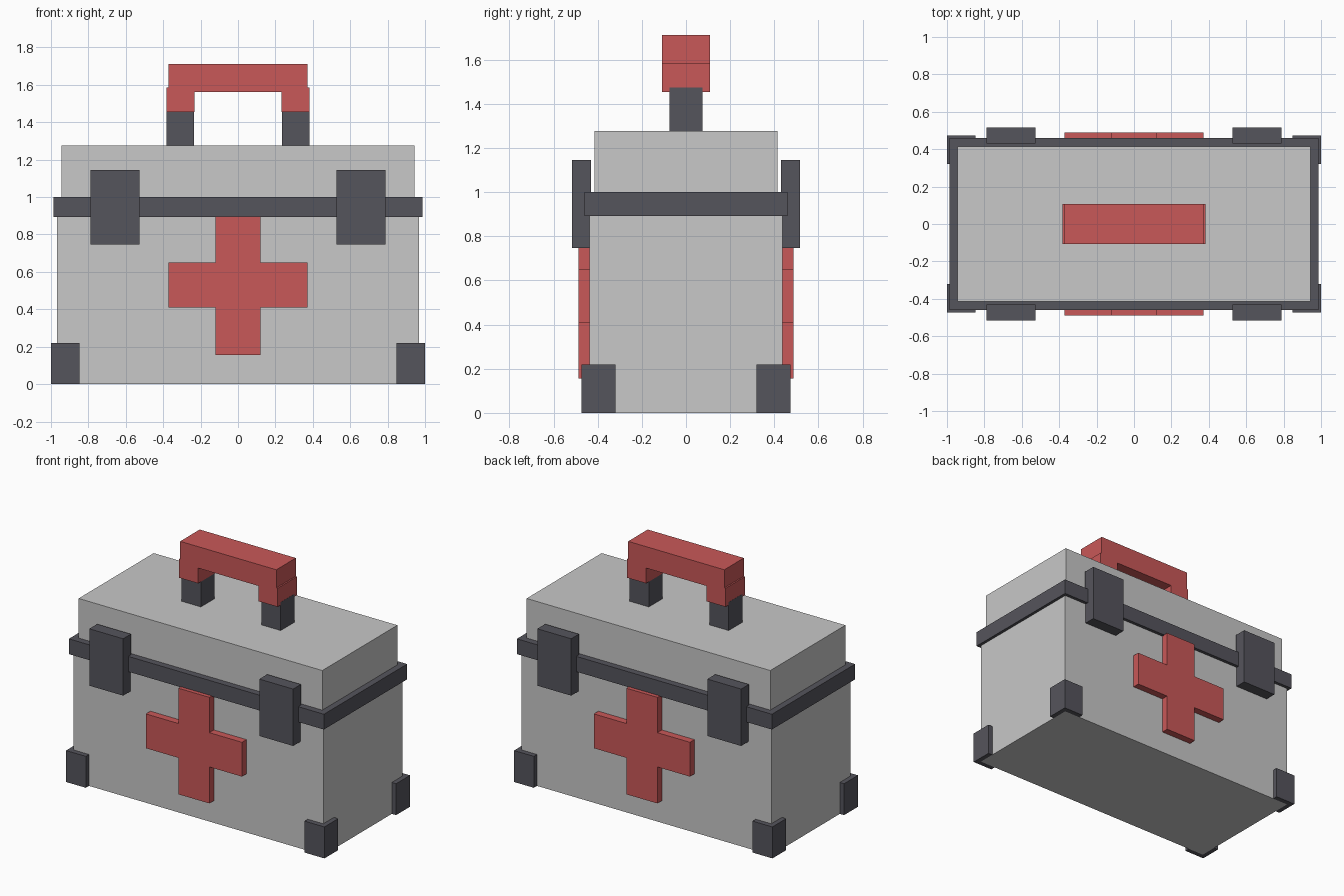
import bpy
import bmesh
from mathutils import Vector

cube = bpy.data.objects.get("Cube")
if cube:
    bpy.data.objects.remove(cube, do_unlink=True)


def material(name, rgb):
    mat = bpy.data.materials.new(name)
    mat.use_nodes = True
    mat.diffuse_color = (*rgb, 1)
    node = next(n for n in mat.node_tree.nodes if n.type == "BSDF_PRINCIPLED")
    node.inputs["Base Color"].default_value = (*rgb, 1)
    return mat


GREY = material("light grey", (0.58, 0.58, 0.58))
DARK = material("dark grey", (0.091, 0.089, 0.107))
RED = material("red", (0.584, 0.098, 0.098))


def prism(name, points, axis, start, end, mat):
    """Extrude a flat outline along axis 'y' (outline in x, z) or 'z' (outline in x, y)."""
    def place(a, b, depth):
        return Vector((a, depth, b)) if axis == "y" else Vector((a, b, depth))

    bm = bmesh.new()
    face = bm.faces.new([bm.verts.new(place(a, b, start)) for a, b in points])
    moved = bmesh.ops.extrude_face_region(bm, geom=[face])["geom"]
    verts = [v for v in moved if isinstance(v, bmesh.types.BMVert)]
    bmesh.ops.translate(bm, verts=verts, vec=place(0, 0, end - start))
    bmesh.ops.recalc_face_normals(bm, faces=bm.faces)
    mesh = bpy.data.meshes.new(name)
    bm.to_mesh(mesh)
    bm.free()
    mesh.materials.append(mat)
    obj = bpy.data.objects.new(name, mesh)
    bpy.context.collection.objects.link(obj)
    return obj


def box(name, x, y, z, mat):
    outline = [(x[0], y[0]), (x[1], y[0]), (x[1], y[1]), (x[0], y[1])]
    return prism(name, outline, "z", *z, mat)


def mirrored(half):
    """Close a right-hand outline with its reflection in x."""
    return half + [(-a, b) for a, b in reversed(half)]


# Case: body, seam band and lid
BODY_X, BODY_Y = 0.967, 0.438
box("case_body", (-BODY_X, BODY_X), (-BODY_Y, BODY_Y), (0, 0.9), GREY)
box("seam_band", (-0.987, 0.987), (-0.46, 0.46), (0.893, 1.0), DARK)
box("lid", (-0.943, 0.943), (-0.415, 0.415), (0.99, 1.277), GREY)

# Cross outline shared by the front and back emblems
cross = mirrored([(0.12, 0.155), (0.12, 0.41), (0.372, 0.41),
                  (0.372, 0.65), (0.12, 0.65), (0.12, 0.897)])

for side, sy in (("front", -1), ("back", 1)):
    prism(f"{side}_cross", cross, "y", sy * 0.43, sy * 0.488, RED)
    for hand, sx in (("left", 1), ("right", -1)):
        # Latches bridging the seam
        box(f"{side}_{hand}_latch", (sx * 0.527, sx * 0.789),
            (sy * 0.431, sy * 0.517), (0.747, 1.145), DARK)
        # Corner guards wrapped around the body
        guard = [(0.847, BODY_Y), (0.847, 0.473), (1.0, 0.473),
                 (1.0, 0.32), (BODY_X, 0.32), (BODY_X, BODY_Y)]
        prism(f"{side}_{hand}_corner_guard",
              [(sx * a, sy * b) for a, b in guard], "z", 0, 0.22, DARK)

# Handle posts and grip
for hand, sx in (("left", 1), ("right", -1)):
    box(f"{hand}_handle_post", (sx * 0.235, sx * 0.383),
        (-0.075, 0.075), (1.27, 1.475), DARK)
grip = mirrored([(0.233, 1.562), (0.233, 1.455), (0.382, 1.455),
                 (0.382, 1.585), (0.372, 1.585), (0.372, 1.712)])
prism("handle_grip", grip, "y", -0.108, 0.108, RED)
